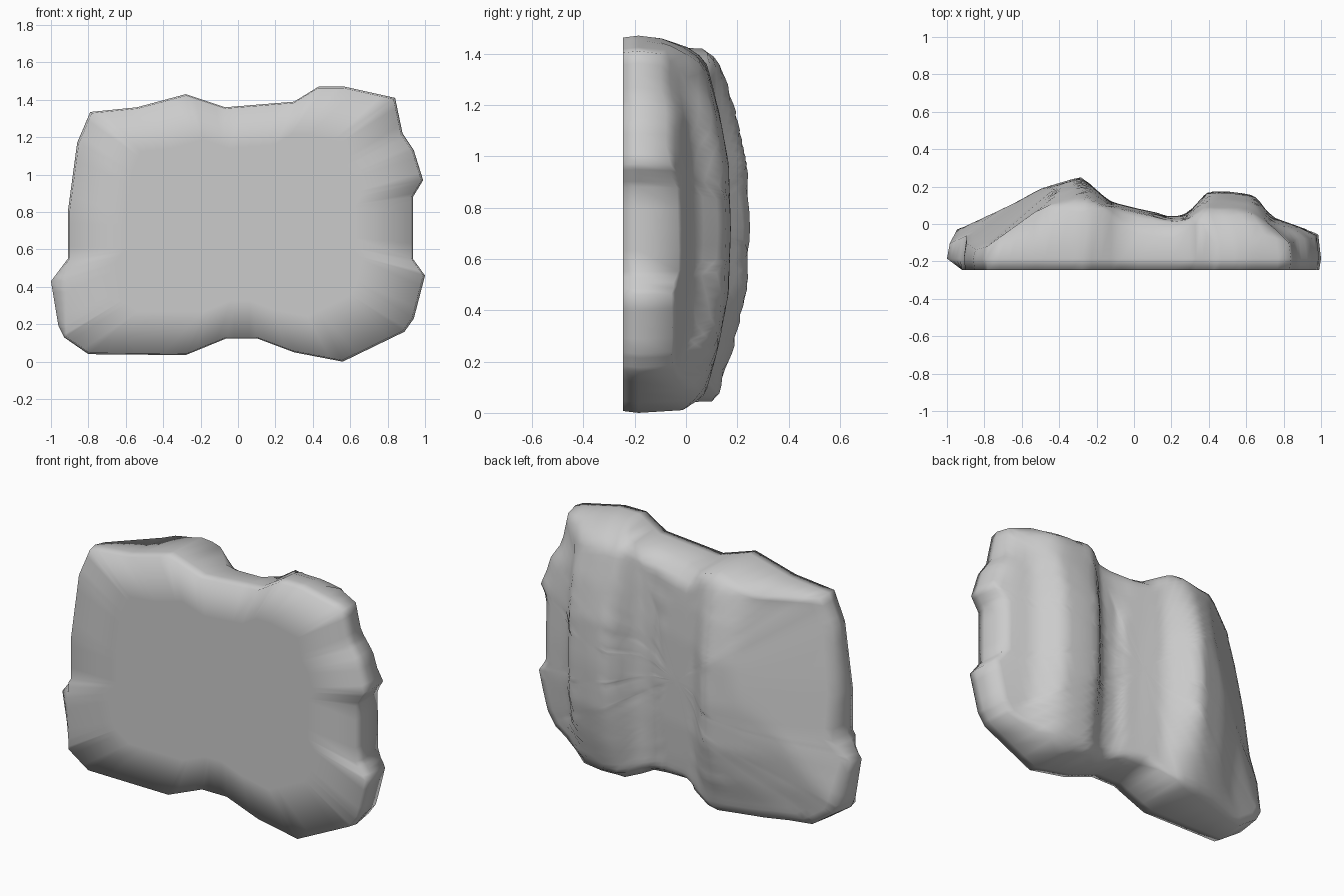
import bpy
import bmesh

cube = bpy.data.objects.get("Cube")
if cube:
    bpy.data.objects.remove(cube, do_unlink=True)

FRONT = -0.245
CENTRE_Z = 0.72
SPLIT = 4      # cuts per outline edge
RINGS = 22     # rings across the back

# Outline of the slab (x, z), clockwise from the upper right
outline = [(0.43, 1.47), (0.57, 1.47), (0.84, 1.41), (0.88, 1.22), (0.94, 1.13),
           (0.99, 0.97), (0.935, 0.88), (0.935, 0.55), (1, 0.46), (0.94, 0.23),
           (0.89, 0.16), (0.56, 0), (0.3, 0.05), (0.1, 0.125), (-0.06, 0.125),
           (-0.28, 0.035), (-0.8, 0.04), (-0.93, 0.13), (-0.96, 0.19), (-1, 0.43),
           (-0.91, 0.55), (-0.91, 0.8), (-0.86, 1.17), (-0.79, 1.335),
           (-0.54, 1.36), (-0.28, 1.43), (-0.07, 1.36), (0.3, 1.39)]

# Ridge and groove across the back (x, y)
ridge = [(-1, -0.06), (-0.95, 0.01), (-0.67, 0.1), (-0.5, 0.19), (-0.28, 0.255),
         (-0.13, 0.12), (0.03, 0.08), (0.13, 0.06), (0.15, 0.04), (0.28, 0.045),
         (0.39, 0.175), (0.5, 0.175), (0.65, 0.155), (0.73, 0.04), (0.96, -0.04),
         (1, -0.06)]

# Thinning of the back towards the top and bottom edges
thinning = [(0, 1), (0.35, 0.98), (0.63, 0.89), (0.9, 0.76), (0.985, 0.56), (1, 0.36)]
# The groove thins less than the raised parts
groove = [(-0.3, 1), (-0.1, 0.4), (0.28, 0.4), (0.42, 1)]
# Depth of the back edge at each end, by height (z, y)
left_rim = [(0, -0.02), (0.19, 0), (0.43, -0.05), (0.65, -0.09), (0.9, -0.13), (1.3, -0.21)]
right_rim = [(0, -0.1), (0.2, -0.04), (0.97, -0.06), (1.13, -0.1), (1.25, -0.17), (1.41, -0.2)]


def sample(table, x):
    for (x0, y0), (x1, y1) in zip(table, table[1:]):
        if x <= x1:
            return y0 + (y1 - y0) * max(0, x - x0) / (x1 - x0)
    return table[-1][1]


rim = []
for (x0, z0), (x1, z1) in zip(outline, outline[1:] + outline[:1]):
    for k in range(SPLIT):
        t = k / SPLIT
        rim.append((x0 + (x1 - x0) * t, z0 + (z1 - z0) * t))

bm = bmesh.new()


def flat_depth(x, z):
    return FRONT


def wall_depth(x, z):
    return FRONT + 0.06


def back_depth(x, z):
    edge = abs(z - CENTRE_Z) / CENTRE_Z
    thin = (1 - sample(thinning, edge)) * sample(groove, x)
    body = FRONT + (sample(ridge, x) - FRONT) * (1 - thin)
    # Slopes falling to the two ends, and to the ends of the groove
    left_slope = sample(left_rim, z) + 0.72 * (x + 0.91)
    right_slope = sample(right_rim, z) + 0.8 * max(0, 0.95 - x)
    groove_end = -0.06 + 1.1 * (0.89 - edge) + 1.5 * max(0, abs(x - 0.1) - 0.15)
    return max(FRONT + 0.065, min(body, left_slope, right_slope, groove_end))


def add_ring(scale, depth):
    ring = []
    for x, z in rim:
        px, pz = x * scale, CENTRE_Z + (z - CENTRE_Z) * scale
        ring.append(bm.verts.new((px, depth(px, pz), pz)))
    return ring


# Flat front, upright side wall, then the uneven back
rings = [add_ring(0.66, flat_depth), add_ring(0.99, flat_depth), add_ring(1, wall_depth)]
for v in rings[1]:
    v.co.x = max(-0.92, v.co.x)
for i in range(RINGS):
    rings.append(add_ring(0.985 * (1 - i / RINGS), back_depth))

for a, b in zip(rings, rings[1:]):
    for i in range(len(rim)):
        j = (i + 1) % len(rim)
        bm.faces.new((a[i], a[j], b[j], b[i]))
bm.faces.new(rings[0])
tip = bm.verts.new((0, back_depth(0, CENTRE_Z), CENTRE_Z))
for i in range(len(rim)):
    bm.faces.new((rings[-1][i], rings[-1][(i + 1) % len(rim)], tip))

# Soften the back only, leaving the silhouette crisp
inner = [v for ring in rings[4:] for v in ring] + [tip]
bmesh.ops.smooth_vert(bm, verts=inner, factor=0.4, use_axis_y=True)
bmesh.ops.recalc_face_normals(bm, faces=bm.faces)
for face in bm.faces:
    face.smooth = True

mesh = bpy.data.meshes.new("rock_slab")
bm.to_mesh(mesh)
bm.free()
rock = bpy.data.objects.new("rock_slab", mesh)
bpy.context.collection.objects.link(rock)

# Plain stone colour
stone = bpy.data.materials.new("stone_grey")
stone.use_nodes = True
colour = (0.6, 0.6, 0.6, 1)
stone.diffuse_color = colour
stone.node_tree.nodes["Principled BSDF"].inputs["Base Color"].default_value = colour
mesh.materials.append(stone)
